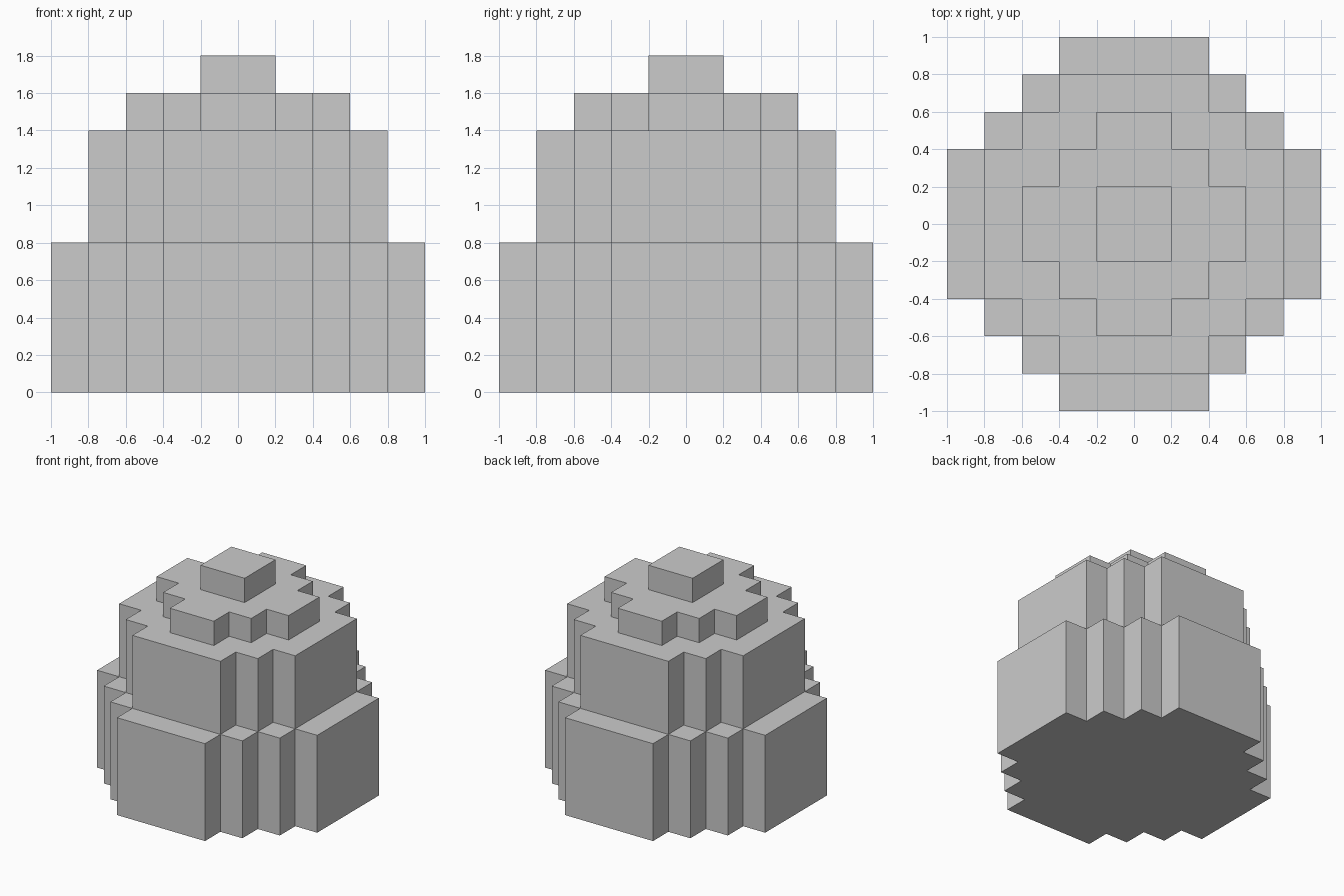
import bpy, bmesh

if "Cube" in bpy.data.objects:
    bpy.data.objects.remove(bpy.data.objects["Cube"])

S = 0.2  # block size


def stepped_outline(steps, reach):
    """Stepped round outline: flat half-width 'steps' blocks, out to 'reach' blocks."""
    # staircase in the first quadrant, from the right side to the back side
    x, y = reach, steps
    quarter = [(x, y)]
    while x > steps:
        x -= 1
        quarter.append((x, y))
        y += 1
        quarter.append((x, y))
    # rotate the quarter around the four sides
    pts = []
    for _ in range(4):
        pts += [p for p in quarter if p not in pts]
        quarter = [(-b, a) for a, b in quarter]
    return [(a * S, b * S) for a, b in pts]


def tier(name, steps, reach, z0, z1):
    bm = bmesh.new()
    base = bm.faces.new([bm.verts.new((x, y, z0)) for x, y in stepped_outline(steps, reach)])
    top = bmesh.ops.extrude_face_region(bm, geom=[base], use_keep_orig=True)
    verts = [g for g in top["geom"] if isinstance(g, bmesh.types.BMVert)]
    bmesh.ops.translate(bm, verts=verts, vec=(0, 0, z1 - z0))
    bmesh.ops.recalc_face_normals(bm, faces=bm.faces)
    mesh = bpy.data.meshes.new(name)
    bm.to_mesh(mesh)
    bm.free()
    bpy.context.collection.objects.link(bpy.data.objects.new(name, mesh))


# stacked tiers of the blocky dome, bottom to top
tier("base_tier", 2, 5, 0.0, 0.8)
tier("middle_tier", 2, 4, 0.8, 1.4)
tier("upper_tier", 1, 3, 1.4, 1.6)
tier("top_block", 1, 1, 1.6, 1.8)
